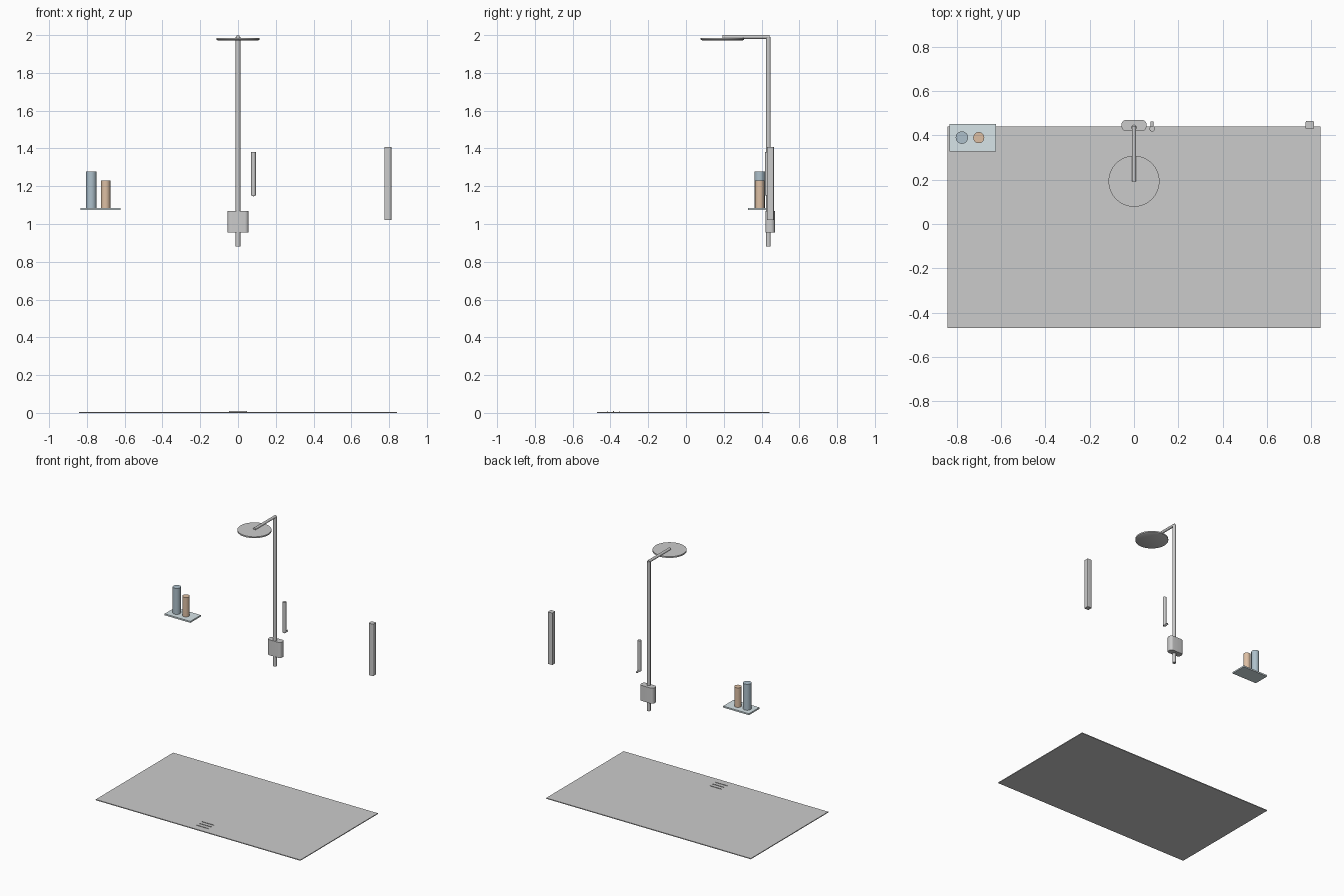
import bpy, bmesh, math
from mathutils import Vector

if "Cube" in bpy.data.objects:
    bpy.data.objects.remove(bpy.data.objects["Cube"])


def material(name, rgb):
    m = bpy.data.materials.new(name)
    m.diffuse_color = (*rgb, 1)
    m.use_nodes = True
    m.node_tree.nodes["Principled BSDF"].inputs["Base Color"].default_value = m.diffuse_color
    return m


def finish(name, bm, mat=None, smooth=True):
    bmesh.ops.recalc_face_normals(bm, faces=bm.faces)
    me = bpy.data.meshes.new(name)
    bm.to_mesh(me)
    bm.free()
    ob = bpy.data.objects.new(name, me)
    bpy.context.collection.objects.link(ob)
    if mat:
        me.materials.append(mat)
    if smooth:
        bpy.ops.object.select_all(action='DESELECT')
        ob.select_set(True)
        bpy.context.view_layer.objects.active = ob
        bpy.ops.object.shade_smooth_by_angle(angle=math.radians(35))
    return ob


def box(name, lo, hi, corner=0, mat=None):
    """Box between two corners, optionally with rounded vertical edges."""
    lo, hi = Vector(lo), Vector(hi)
    bm = bmesh.new()
    bmesh.ops.create_cube(bm, size=1)
    bmesh.ops.scale(bm, vec=hi - lo, verts=bm.verts)
    bmesh.ops.translate(bm, vec=(lo + hi) / 2, verts=bm.verts)
    if corner:
        edges = [e for e in bm.edges
                 if abs(e.verts[0].co.z - e.verts[1].co.z) > 1e-4]
        bmesh.ops.bevel(bm, geom=edges, offset=corner, segments=6,
                        profile=0.5, affect='EDGES')
    return finish(name, bm, mat, corner > 0)


def rod(name, start, end, r, mat=None, sides=32, r_start=None):
    """Cylinder or cone between two points."""
    a, b = Vector(start), Vector(end)
    bm = bmesh.new()
    bmesh.ops.create_cone(bm, cap_ends=True, segments=sides,
                          radius1=r if r_start is None else r_start,
                          radius2=r, depth=(b - a).length)
    rot = (b - a).to_track_quat('Z', 'Y').to_matrix()
    bmesh.ops.rotate(bm, cent=(0, 0, 0), matrix=rot, verts=bm.verts)
    bmesh.ops.translate(bm, vec=(a + b) / 2, verts=bm.verts)
    return finish(name, bm, mat)


glass = material("pale_glass", (0.68, 0.78, 0.81))
blue = material("blue_bottle", (0.42, 0.53, 0.60))
tan = material("tan_bottle", (0.72, 0.52, 0.37))

# Shower tray with drain bars
box("shower_tray", (-0.8425, -0.47, 0), (0.8425, 0.441, 0.006))
for i, y in enumerate((-0.417, -0.384, -0.351)):
    box(f"drain_bar_{i + 1}", (-0.048, y - 0.002, 0.004), (0.048, y + 0.002, 0.009))

# Riser pipe, overhead arm and rain head
rod("riser_pipe", (0, 0.436, 0.88), (0, 0.436, 1.99), 0.0125)
rod("shower_arm", (0, 0.442, 1.99), (0, 0.193, 1.99), 0.010)
rod("rain_head", (0, 0.193, 1.976), (0, 0.193, 1.986), 0.115, sides=64)
rod("rain_head_face", (0, 0.193, 1.971), (0, 0.193, 1.976), 0.115, sides=64, r_start=0.104)

# Mixer valve
box("mixer_valve", (-0.056, 0.42, 0.955), (0.056, 0.47, 1.07), 0.02)

# Hand shower and its wall peg
rod("hand_shower", (0.082, 0.43, 1.152), (0.082, 0.43, 1.38), 0.0125)
rod("hand_shower_peg", (0.082, 0.43, 1.153), (0.082, 0.462, 1.153), 0.007, sides=20)

# Wall handle on the right
box("door_handle", (0.775, 0.428, 1.022), (0.812, 0.465, 1.408), 0.006)

# Shelf and bottles
box("shelf", (-0.834, 0.328, 1.074), (-0.622, 0.451, 1.085), mat=glass)
rod("tall_bottle", (-0.777, 0.39, 1.085), (-0.777, 0.39, 1.278), 0.028, blue)
rod("short_bottle", (-0.701, 0.39, 1.085), (-0.701, 0.39, 1.23), 0.025, tan)
